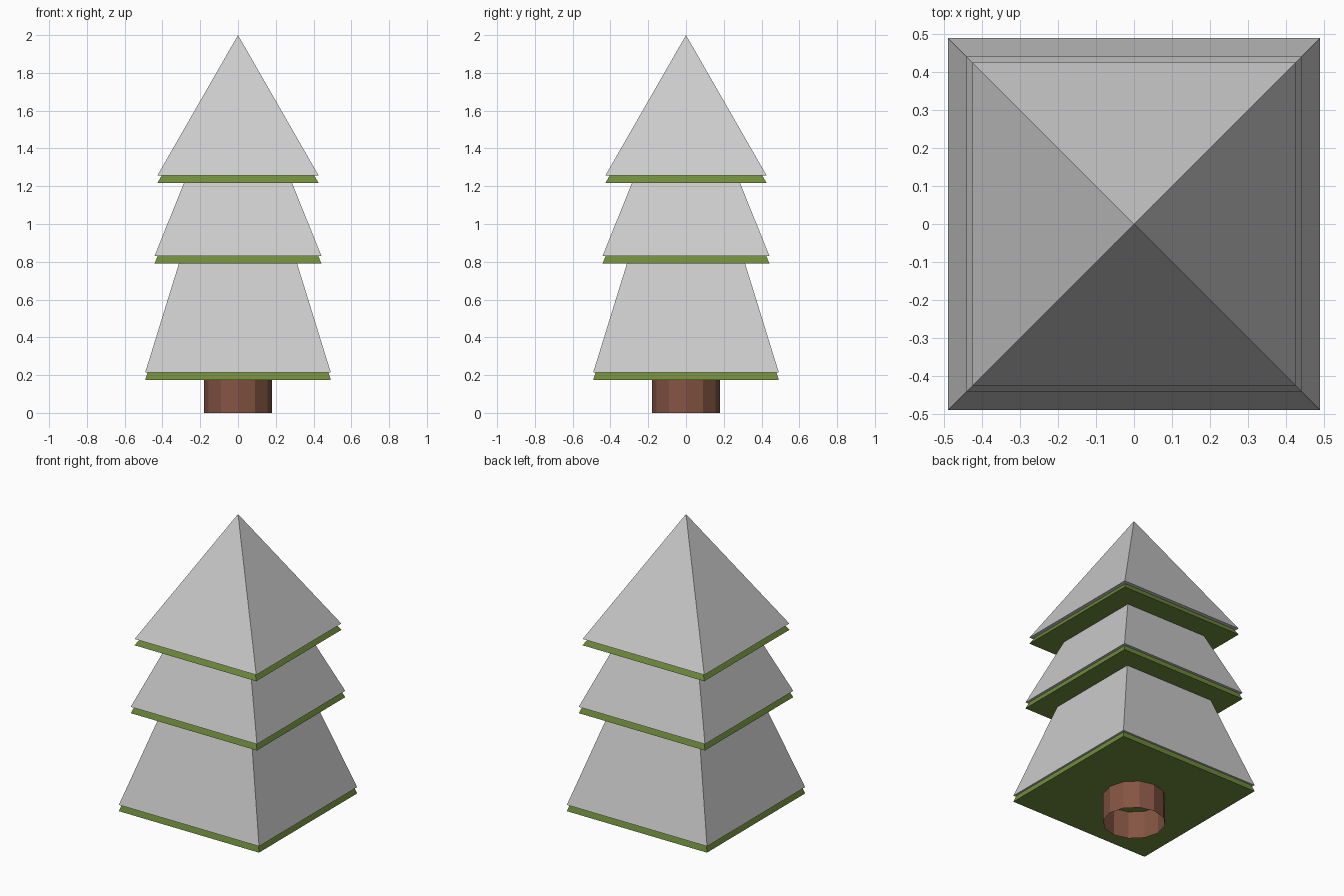
import bpy, bmesh, math

if "Cube" in bpy.data.objects:
    bpy.data.objects.remove(bpy.data.objects["Cube"])


def material(name, rgb):
    mat = bpy.data.materials.new(name)
    mat.diffuse_color = (*rgb, 1)
    mat.use_nodes = True
    mat.node_tree.nodes["Principled BSDF"].inputs["Base Color"].default_value = mat.diffuse_color
    return mat


def cone(name, sides, r1, r2, z0, z1, mat=None, caps=True, turn=0.0):
    """Flat-sided frustum (or pyramid / tube) standing between z0 and z1."""
    rings = [[(r * math.cos(turn + i * math.tau / sides),
               r * math.sin(turn + i * math.tau / sides), z)
              for i in range(sides)] for r, z in ((r1, z0), (r2, z1))]
    bm = bmesh.new()
    low = [bm.verts.new(p) for p in rings[0]]
    high = [bm.verts.new(p) for p in rings[1]] if r2 > 0 else [bm.verts.new((0, 0, z1))]
    for i in range(sides):
        j = (i + 1) % sides
        if r2 > 0:
            bm.faces.new((low[i], low[j], high[j], high[i]))
        else:
            bm.faces.new((low[i], low[j], high[0]))
    if caps:
        bm.faces.new(low[::-1])
        if r2 > 0:
            bm.faces.new(high)
    mesh = bpy.data.meshes.new(name)
    bm.to_mesh(mesh)
    bm.free()
    obj = bpy.data.objects.new(name, mesh)
    bpy.context.collection.objects.link(obj)
    if mat:
        mesh.materials.append(mat)
    return obj


green = material("needles", (0.16, 0.26, 0.045))
brown = material("bark", (0.23, 0.09, 0.055))

# Trunk: twelve-sided tube, open at the bottom
cone("trunk", 12, 0.18, 0.18, 0.0, 0.175, brown, caps=False)

# Tiers: green square frustum with an identical snow layer raised above it
# (name, base half width, top half width, base z, top z)
SNOW = 0.04
diagonal = math.sqrt(2)
tiers = [
    ("lower", 0.491, 0.313, 0.175, 0.75),
    ("middle", 0.442, 0.285, 0.79, 1.18),
    ("upper", 0.426, 0.0, 1.218, 1.96),
]
for name, base, top, z0, z1 in tiers:
    size = dict(sides=4, r1=base * diagonal, r2=top * diagonal, turn=math.pi / 4)
    cone(name + "_branches", z0=z0, z1=z1, mat=green, **size)
    cone(name + "_snow", z0=z0 + SNOW, z1=z1 + SNOW, **size)
